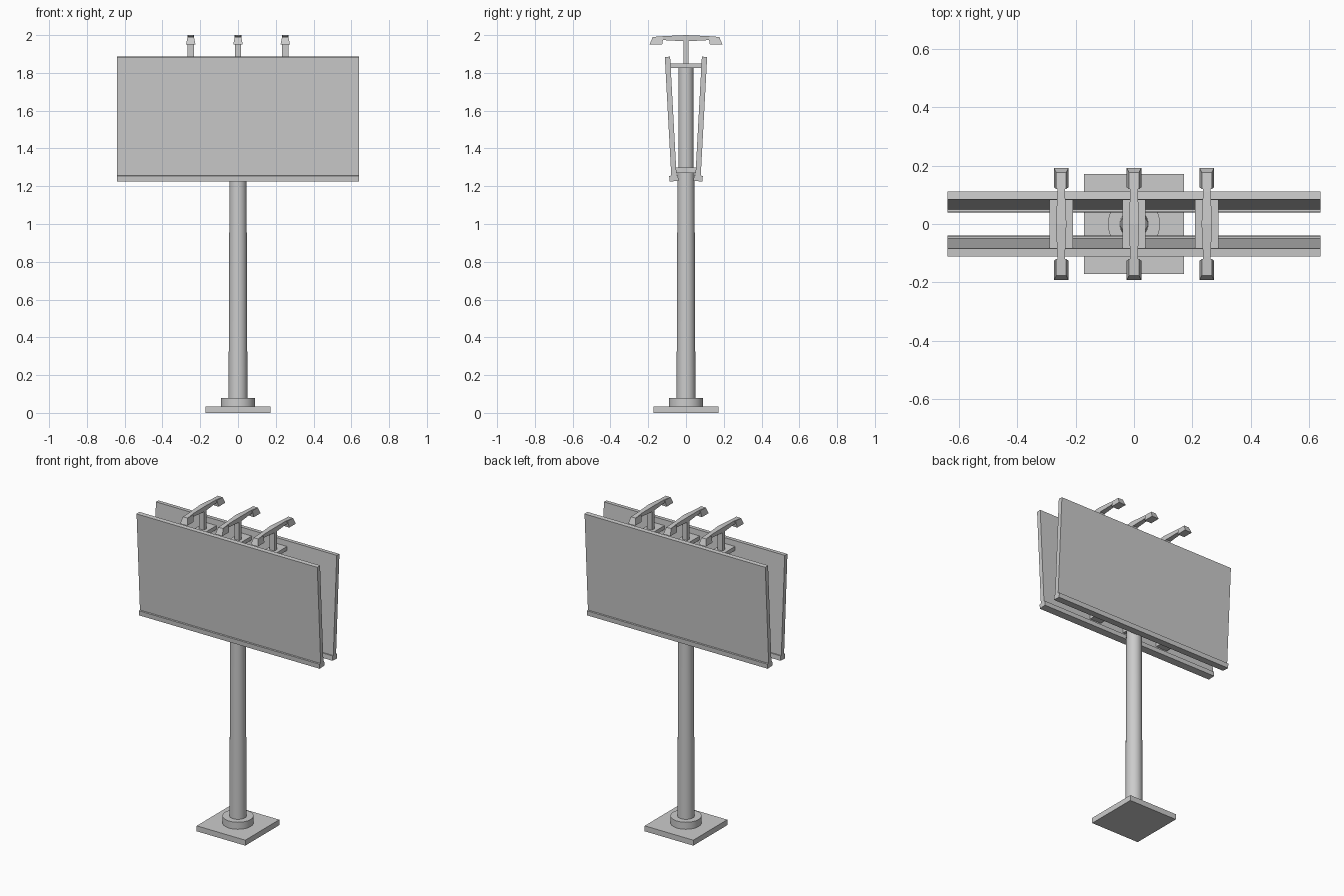
import bpy, bmesh
from mathutils import Vector

cube = bpy.data.objects.get("Cube")
if cube:
    bpy.data.objects.remove(cube, do_unlink=True)

grey = bpy.data.materials.new("plain grey")
grey.use_nodes = True
colour = (0.6, 0.6, 0.6, 1)
grey.diffuse_color = colour
grey.node_tree.nodes["Principled BSDF"].inputs["Base Color"].default_value = colour


def finish(name, bm):
    """Turn a bmesh into a named grey object."""
    bmesh.ops.recalc_face_normals(bm, faces=bm.faces)
    mesh = bpy.data.meshes.new(name)
    bm.to_mesh(mesh)
    bm.free()
    mesh.materials.append(grey)
    obj = bpy.data.objects.new(name, mesh)
    bpy.context.collection.objects.link(obj)
    return obj


def loft(name, sections):
    """Skin a row of matching closed sections and cap both ends."""
    bm = bmesh.new()
    rings = [[bm.verts.new(p) for p in sec] for sec in sections]
    n = len(rings[0])
    for a, b in zip(rings, rings[1:]):
        for i in range(n):
            j = (i + 1) % n
            bm.faces.new((a[i], a[j], b[j], b[i]))
    bm.faces.new(rings[0])
    bm.faces.new(rings[-1])
    return finish(name, bm)


def extrude_x(name, profile, x0, x1):
    """Extrude a (y, z) profile from x0 to x1."""
    return loft(name, [[(x, y, z) for y, z in profile] for x in (x0, x1)])


def box(name, x, hx, hy, z0, z1):
    profile = [(-hy, z0), (hy, z0), (hy, z1), (-hy, z1)]
    return extrude_x(name, profile, x - hx, x + hx)


def column(name, r0, r1, z0, z1):
    bm = bmesh.new()
    bmesh.ops.create_cone(bm, cap_ends=True, segments=32, radius1=r0, radius2=r1, depth=z1 - z0)
    bmesh.ops.translate(bm, verts=bm.verts, vec=Vector((0, 0, (z0 + z1) / 2)))
    obj = finish(name, bm)
    bpy.ops.object.select_all(action='DESELECT')
    obj.select_set(True)
    bpy.context.view_layer.objects.active = obj
    bpy.ops.object.shade_smooth_by_angle()


# Footing and pole
box("base_plate", 0, 0.172, 0.172, 0, 0.035)
column("base_collar", 0.09, 0.09, 0.035, 0.08)
column("lower_pole", 0.05, 0.045, 0.08, 1.27)
column("upper_pole", 0.04, 0.04, 1.27, 1.825)

# Two leaning display panels, each with a bottom ledge
panel = [(0.05, 1.257), (0.078, 1.255), (0.112, 1.884), (0.084, 1.886)]
ledge = [(0.04, 1.228), (0.087, 1.225), (0.089, 1.255), (0.042, 1.258)]
for side, label in ((-1, "front"), (1, "back")):
    for part, profile in (("panel", panel), ("ledge", ledge)):
        extrude_x(f"{label}_{part}", [(side * y, z) for y, z in profile], -0.64, 0.64)


# Brackets between the panels, and double-ended lamps on top
def rect(y, half, z0, z1):
    return [(-half, y, z0), (half, y, z0), (half, y, z1), (-half, y, z1)]


def plate(half, y0, y1, z):
    return [(-half, y0, z), (half, y0, z), (half, y1, z), (-half, y1, z)]


def shift(section, x, side=1):
    return [(px + x, side * y, z) for px, y, z in section]


arm = [rect(-0.175, 0.016, 1.976, 1.99), rect(-0.11, 0.013, 1.973, 1.995),
       rect(0, 0.018, 1.967, 2.0),
       rect(0.11, 0.013, 1.973, 1.995), rect(0.175, 0.016, 1.976, 1.99)]
head = [plate(0.025, 0.126, 0.193, 1.95), plate(0.017, 0.12, 0.176, 1.99)]

for x, label in ((-0.25, "right"), (0, "middle"), (0.25, "left")):
    box(f"{label}_lower_bracket", x, 0.04, 0.052, 1.27, 1.30)
    box(f"{label}_upper_bracket", x, 0.04, 0.084, 1.825, 1.85)
    box(f"{label}_lamp_post", x, 0.017, 0.012, 1.85, 1.975)
    loft(f"{label}_lamp_arm", [shift(s, x) for s in arm])
    for side, end in ((-1, "front"), (1, "back")):
        loft(f"{label}_{end}_lamp_head", [shift(s, x, side) for s in head])
